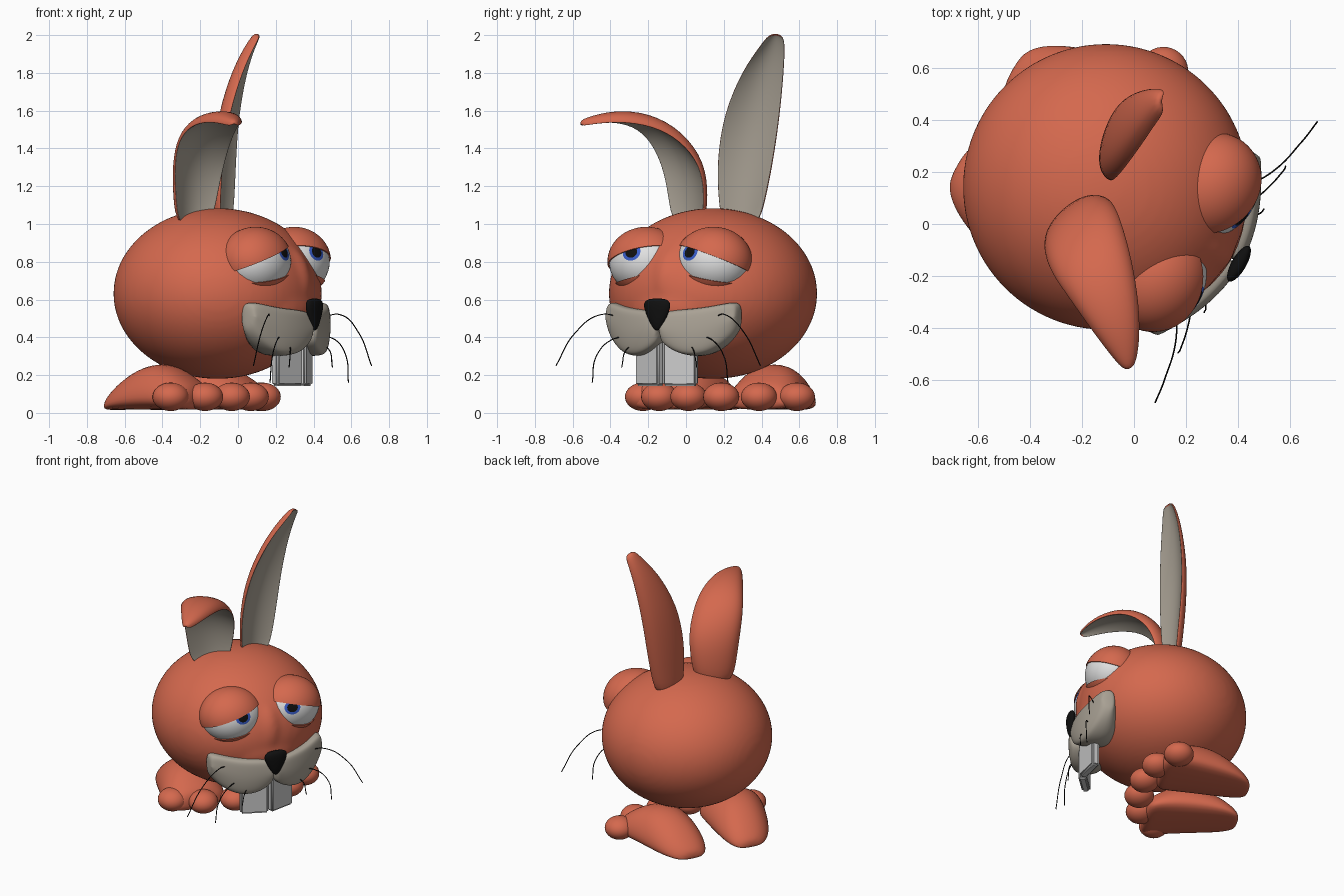
import bpy, bmesh
from math import radians, cos, sin, pi
from mathutils import Matrix, Vector

if "Cube" in bpy.data.objects:
    bpy.data.objects.remove(bpy.data.objects["Cube"])


def material(name, rgb):
    m = bpy.data.materials.new(name)
    m.use_nodes = True
    m.diffuse_color = (*rgb, 1)
    m.node_tree.nodes["Principled BSDF"].inputs["Base Color"].default_value = (*rgb, 1)
    return m


FUR = material("orange_fur", (0.66, 0.14, 0.076))
GREY = material("warm_grey", (0.40, 0.36, 0.30))
WHITE = material("eye_white", (0.76, 0.76, 0.76))
TOOTH = material("tooth_white", (0.60, 0.60, 0.60))
BLUE = material("iris_blue", (0.04, 0.11, 0.60))
BLACK = material("black", (0.005, 0.005, 0.005))

# The animal is modelled facing +x, then turned and placed
PLACE = Matrix.Translation((-0.108, 0.143, 0)) @ Matrix.Rotation(radians(-30), 4, 'Z')


def finish(name, bm, mats, place=PLACE, subsurf=0, sharp=False):
    bmesh.ops.recalc_face_normals(bm, faces=bm.faces)
    me = bpy.data.meshes.new(name)
    bm.to_mesh(me)
    bm.free()
    me.transform(place)
    for m in mats:
        me.materials.append(m)
    for p in me.polygons:
        p.use_smooth = True
    ob = bpy.data.objects.new(name, me)
    bpy.context.collection.objects.link(ob)
    if subsurf:
        mod = ob.modifiers.new("smooth", 'SUBSURF')
        mod.levels = mod.render_levels = subsurf
    if sharp:
        bpy.ops.object.select_all(action='DESELECT')
        ob.select_set(True)
        bpy.context.view_layer.objects.active = ob
        bpy.ops.object.shade_smooth_by_angle(angle=radians(40))
    return ob


def add_ball(bm, loc, radii, turn=Matrix(), seg=32, rings=24):
    m = Matrix.Translation(loc) @ Matrix.Diagonal((*radii, 1)) @ turn
    bmesh.ops.create_uvsphere(bm, u_segments=seg, v_segments=rings, radius=1, matrix=m)
    return bm


def loft(name, rings, mats, place=PLACE, inner=()):
    """Skin closed rings; segments listed in inner take the second material."""
    bm = bmesh.new()
    vs = [[bm.verts.new(p) for p in r] for r in rings]
    n = len(rings[0])
    for a, b in zip(vs, vs[1:]):
        for i in range(n):
            j = (i + 1) % n
            f = bm.faces.new((a[i], a[j], b[j], b[i]))
            f.material_index = int(i in inner)
    bm.faces.new(vs[0])
    bm.faces.new(vs[-1])
    return finish(name, bm, mats, place, subsurf=2)


def ellipse(cx, cy, z, rx, ry, n=12):
    return [Vector((cx + rx * cos(2 * pi * i / n), cy + ry * sin(2 * pi * i / n), z))
            for i in range(n)]


# Body, snout and nose bridge blended into one skin
bm = bmesh.new()
add_ball(bm, (0, 0, 0.632), (0.552, 0.552, 0.452), seg=64, rings=40)
add_ball(bm, (0.34, 0, 0.56), (0.22, 0.31, 0.18))
add_ball(bm, (0.32, 0, 0.68), (0.24, 0.15, 0.25))
body = finish("body", bm, [FUR])
remesh = body.modifiers.new("blend", 'REMESH')
remesh.mode = 'VOXEL'
remesh.voxel_size = 0.018
remesh.use_smooth_shade = True
soften = body.modifiers.new("soften", 'SMOOTH')
soften.factor = 0.5
soften.iterations = 10

# Nose: rounded upside-down triangle
loft("nose", [ellipse(0.592, 0, z, d, w) for z, d, w in
              ((0.435, 0.012, 0.015), (0.48, 0.025, 0.045), (0.54, 0.03, 0.077),
               (0.58, 0.03, 0.087), (0.607, 0.018, 0.06))], [BLACK])

# Muzzle stations: sideways, bottom, top
MUZZLE = ((0.0, 0.385, 0.53), (0.03, 0.35, 0.54), (0.10, 0.31, 0.55), (0.18, 0.295, 0.555),
          (0.26, 0.31, 0.565), (0.34, 0.365, 0.583), (0.385, 0.42, 0.587), (0.40, 0.46, 0.565))
# Whisker paths
WHISKERS = (((0.47, 0.27, 0.50), (0.53, 0.38, 0.52), (0.565, 0.52, 0.42), (0.58, 0.625, 0.25)),
            ((0.50, 0.19, 0.40), (0.54, 0.30, 0.39), (0.56, 0.39, 0.30), (0.56, 0.415, 0.16)),
            ((0.51, 0.13, 0.36), (0.56, 0.20, 0.34), (0.57, 0.23, 0.24)))
# Foot stations: forward, sideways, half width, height
FOOT = ((-0.54, 0.21, 0.06, 0.05), (-0.51, 0.215, 0.12, 0.09), (-0.42, 0.23, 0.17, 0.17),
        (-0.28, 0.25, 0.20, 0.25), (-0.12, 0.275, 0.22, 0.26), (0.0, 0.295, 0.22, 0.18),
        (0.07, 0.295, 0.18, 0.13))
TOES = ((-0.03, 0.47), (0.085, 0.305), (0.13, 0.10))

for side, s in (("left", 1), ("right", -1)):
    # Muzzle lobe
    rings = []
    for v, low, top in MUZZLE:
        front, back = 0.595 - 0.9 * v * v, 0.28 + 0.6 * v * v
        section = ((back, top), (front - 0.04, top), (front - 0.008, top - 0.012),
                   (front, top - 0.05), (front + 0.008, (low + top) / 2),
                   (front, low + 0.05), (front - 0.012, low + 0.015),
                   (front - 0.04, low), (back, low))
        rings.append([Vector((u, s * v, z)) for u, z in section])
    loft(side + "_muzzle", rings, [GREY])

    # Front tooth
    bm = bmesh.new()
    bmesh.ops.create_cube(bm, size=1, matrix=Matrix.Translation((0.485, s * 0.092 - 0.012, 0.275))
                          @ Matrix.Rotation(s * radians(18), 4, 'Z')
                          @ Matrix.Diagonal((0.055, 0.185, 0.265, 1)))
    bmesh.ops.bevel(bm, geom=bm.edges[:], offset=0.012, segments=3, affect='EDGES')
    finish(side + "_tooth", bm, [TOOTH], sharp=True)

    # Whiskers
    for k, path in enumerate(WHISKERS):
        cu = bpy.data.curves.new(f"{side}_whisker_{k + 1}", 'CURVE')
        cu.dimensions = '3D'
        cu.bevel_depth = 0.003
        cu.bevel_resolution = 1
        sp = cu.splines.new('BEZIER')
        sp.bezier_points.add(len(path) - 1)
        for bp, (u, v, z) in zip(sp.bezier_points, path):
            bp.co = PLACE @ Vector((u, s * v, z))
            bp.handle_left_type = bp.handle_right_type = 'AUTO'
        cu.materials.append(BLACK)
        bpy.context.collection.objects.link(bpy.data.objects.new(cu.name, cu))

    # Eyeball with iris and pupil rings around its pole
    eye, radii = Vector((0.35, s * 0.205, 0.8)), Vector((0.19, 0.212, 0.185))
    az, el = radians(-15 if s > 0 else 2), radians(17)
    gaze = Vector((cos(el) * cos(az), cos(el) * sin(az), sin(el)))
    turn = gaze.to_track_quat('Z', 'Y').to_matrix().to_4x4()
    bm = add_ball(bmesh.new(), (0, 0, 0), (1, 1, 1), turn, rings=36)
    for f in bm.faces:
        c = f.calc_center_median().normalized().dot(gaze)
        f.material_index = 2 if c > cos(radians(10)) else 1 if c > cos(radians(15)) else 0
    bm.transform(Matrix.Translation(eye) @ Matrix.Diagonal((*(radii * 0.96), 1)))
    finish(side + "_eyeball", bm, [WHITE, BLUE, BLACK])

    # Drooping eyelids cut from a larger ball
    for lid, height, normal in (("upper", 0.08, (-0.25, s * 0.31, 0.9)),
                                ("lower", -0.4, (-0.06, -s * 0.25, -0.95))):
        bm = add_ball(bmesh.new(), (0, 0, 0), (1, 1, 1), seg=48, rings=32)
        cut = bmesh.ops.bisect_plane(bm, geom=bm.verts[:] + bm.edges[:] + bm.faces[:],
                                     plane_co=(0, 0, height), plane_no=normal, clear_inner=True)
        rim = [g for g in cut["geom_cut"] if isinstance(g, bmesh.types.BMEdge)]
        bmesh.ops.holes_fill(bm, edges=rim)
        bm.transform(Matrix.Translation(eye) @ Matrix.Diagonal((*radii, 1)))
        finish(f"{side}_{lid}_eyelid", bm, [FUR], sharp=True)

    # Foot with flat sole, and three toes
    rings = []
    for u, v, w, h in FOOT:
        section = ((-0.85, 0), (-1, 0.25), (-0.85, 0.62), (-0.4, 0.97),
                   (0.4, 0.97), (0.85, 0.62), (1, 0.25), (0.85, 0))
        rings.append([Vector((u, s * v + a * w, 0.015 + b * h)) for a, b in section])
    loft(side + "_foot", rings, [FUR])
    for k, (u, v) in enumerate(TOES):
        finish(f"{side}_toe_{k + 1}",
               add_ball(bmesh.new(), (u, s * v + 0.025, 0.085), (0.096, 0.096, 0.075)), [FUR])


# Ears: stations of x, y, z, half width, direction of the width in degrees
EARS = {
    "left_ear": ((-0.08, 0.29, 0.98, 0.10, 72), (-0.075, 0.30, 1.12, 0.13, 73),
                 (-0.07, 0.315, 1.32, 0.155, 76), (-0.045, 0.35, 1.58, 0.155, 80),
                 (0.02, 0.41, 1.82, 0.112, 84), (0.08, 0.46, 1.95, 0.065, 88),
                 (0.113, 0.475, 2.005, 0.04, 88)),
    "right_ear": ((-0.24, 0.02, 0.98, 0.12, 42), (-0.235, 0.02, 1.15, 0.15, 41),
                  (-0.22, -0.005, 1.32, 0.17, 38), (-0.185, -0.095, 1.46, 0.165, 30),
                  (-0.13, -0.22, 1.54, 0.14, 22), (-0.07, -0.38, 1.56, 0.10, 16),
                  (-0.03, -0.51, 1.54, 0.05, 14), (-0.02, -0.56, 1.525, 0.02, 14)),
}
# Cupped section: rounded back, raised thin rim, hollow inside
CUP = ((-1, 0.1), (-0.8, -0.45), (-0.3, -0.75), (0.3, -0.75), (0.8, -0.45), (1, 0.1),
       (0.98, 0.35), (0.9, 0.22), (0.3, -0.25), (-0.3, -0.25), (-0.9, 0.22), (-0.98, 0.35))
for name, stations in EARS.items():
    pts = [Vector(st[:3]) for st in stations]
    rings = []
    for i, (x, y, z, w, deg) in enumerate(stations):
        along = (pts[min(i + 1, len(pts) - 1)] - pts[max(i - 1, 0)]).normalized()
        across = Vector((cos(radians(deg)), sin(radians(deg)), 0))
        out = across.cross(along).normalized()
        depth = 0.02 + 0.38 * w
        rings.append([pts[i] + across * a * w + out * b * depth for a, b in CUP])
    loft(name, rings, [FUR, GREY], Matrix(), inner=(6, 7, 8, 9, 10))
